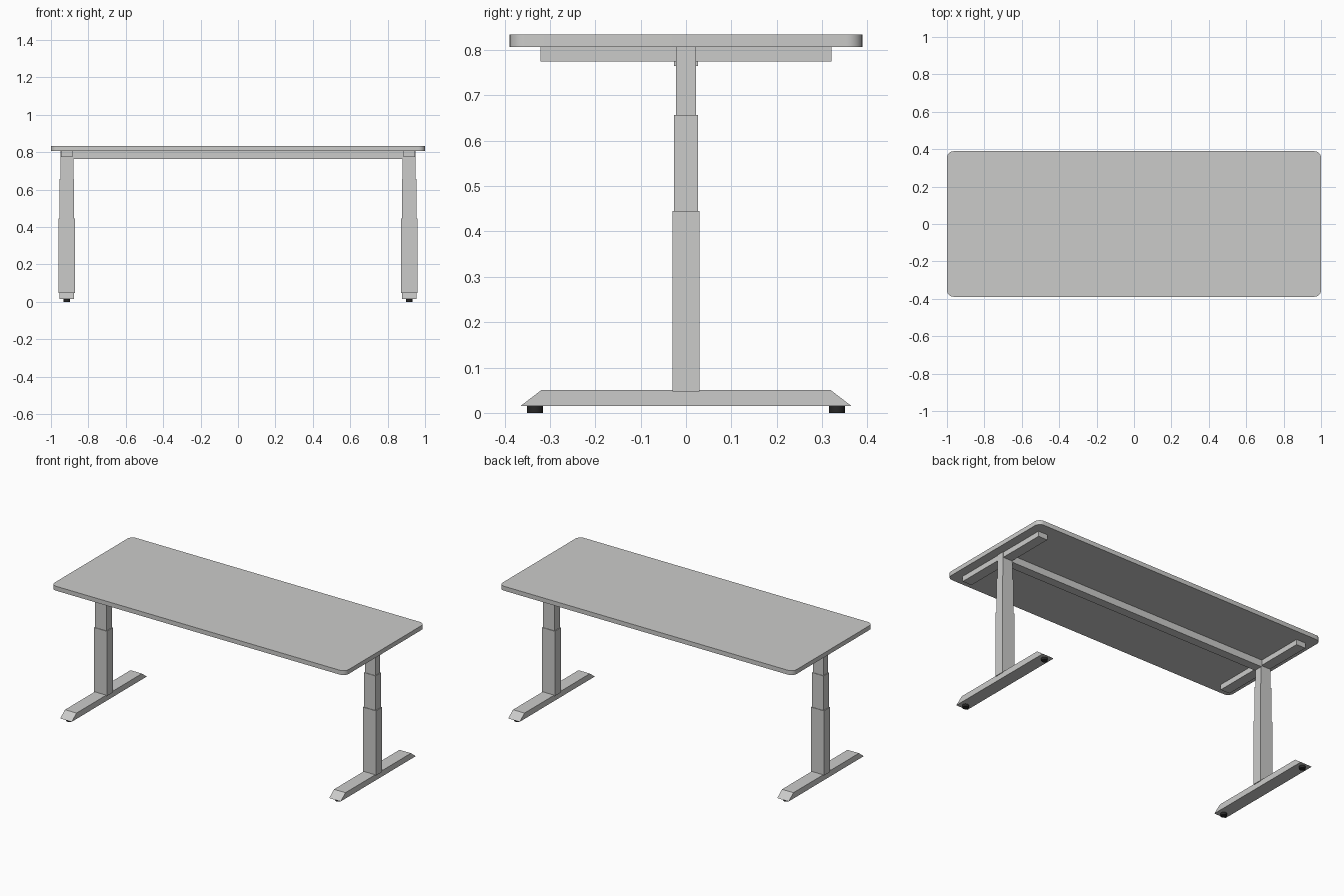
import bpy, bmesh
from math import sin, cos, pi

cube = bpy.data.objects.get("Cube")
if cube:
    bpy.data.objects.remove(cube)


def material(name, color):
    m = bpy.data.materials.new(name)
    m.use_nodes = True
    m.diffuse_color = color
    m.node_tree.nodes["Principled BSDF"].inputs["Base Color"].default_value = color
    return m


grey = material("light grey", (0.6, 0.6, 0.59, 1))
black = material("black rubber", (0.02, 0.02, 0.02, 1))


def prism(name, outline, direction, mat):
    """Extrude a closed outline of 3D points along a direction."""
    bm = bmesh.new()
    face = bm.faces.new([bm.verts.new(p) for p in outline])
    extruded = bmesh.ops.extrude_face_region(bm, geom=[face])["geom"]
    moved = [g for g in extruded if isinstance(g, bmesh.types.BMVert)]
    bmesh.ops.translate(bm, verts=moved, vec=direction)
    bmesh.ops.recalc_face_normals(bm, faces=bm.faces)
    mesh = bpy.data.meshes.new(name)
    bm.to_mesh(mesh)
    bm.free()
    mesh.materials.append(mat)
    obj = bpy.data.objects.new(name, mesh)
    bpy.context.collection.objects.link(obj)
    return obj


def box(name, x, width, depth, z0, z1):
    w, d = width / 2, depth / 2
    base = [(x - w, -d, z0), (x + w, -d, z0), (x + w, d, z0), (x - w, d, z0)]
    return prism(name, base, (0, 0, z1 - z0), grey)


# Table top with rounded corners
radius, steps = 0.035, 6
corners = [(1, 1), (-1, 1), (-1, -1), (1, -1)]
outline = []
for i, (sx, sy) in enumerate(corners):
    for k in range(steps + 1):
        a = (i + k / steps) * pi / 2
        outline.append((sx * (1 - radius) + radius * cos(a),
                        sy * (0.389 - radius) + radius * sin(a), 0.807))
top = prism("table_top", outline, (0, 0, 0.027), grey)

# Long beam under the top
box("cross_beam", 0, 1.77, 0.054, 0.765, 0.807)

for side, x in (("left", 0.915), ("right", -0.915)):
    # Three telescoping leg stages
    box(side + "_leg_lower", x, 0.087, 0.059, 0.047, 0.445)
    box(side + "_leg_middle", x, 0.078, 0.052, 0.44, 0.657)
    box(side + "_leg_upper", x, 0.069, 0.045, 0.65, 0.807)

    # Support arm under the top
    box(side + "_top_bracket", x, 0.062, 0.642, 0.775, 0.807)

    # Foot with sloped ends
    w = 0.078
    foot = [(-0.365, 0.015), (0.365, 0.015), (0.318, 0.051), (-0.318, 0.051)]
    prism(side + "_foot", [(x - w / 2, y, z) for y, z in foot], (w, 0, 0), grey)

    # Round glides
    for end, y in (("front", -0.333), ("back", 0.333)):
        ring = [(x + 0.018 * cos(k * pi / 8), y + 0.018 * sin(k * pi / 8), 0)
                for k in range(16)]
        prism(f"{side}_{end}_glide", ring, (0, 0, 0.015), black)

# Smooth the rounded parts, keeping hard edges
for obj in bpy.context.scene.objects:
    obj.select_set(obj.name.endswith("glide") or obj == top)
bpy.context.view_layer.objects.active = top
bpy.ops.object.shade_smooth_by_angle()
